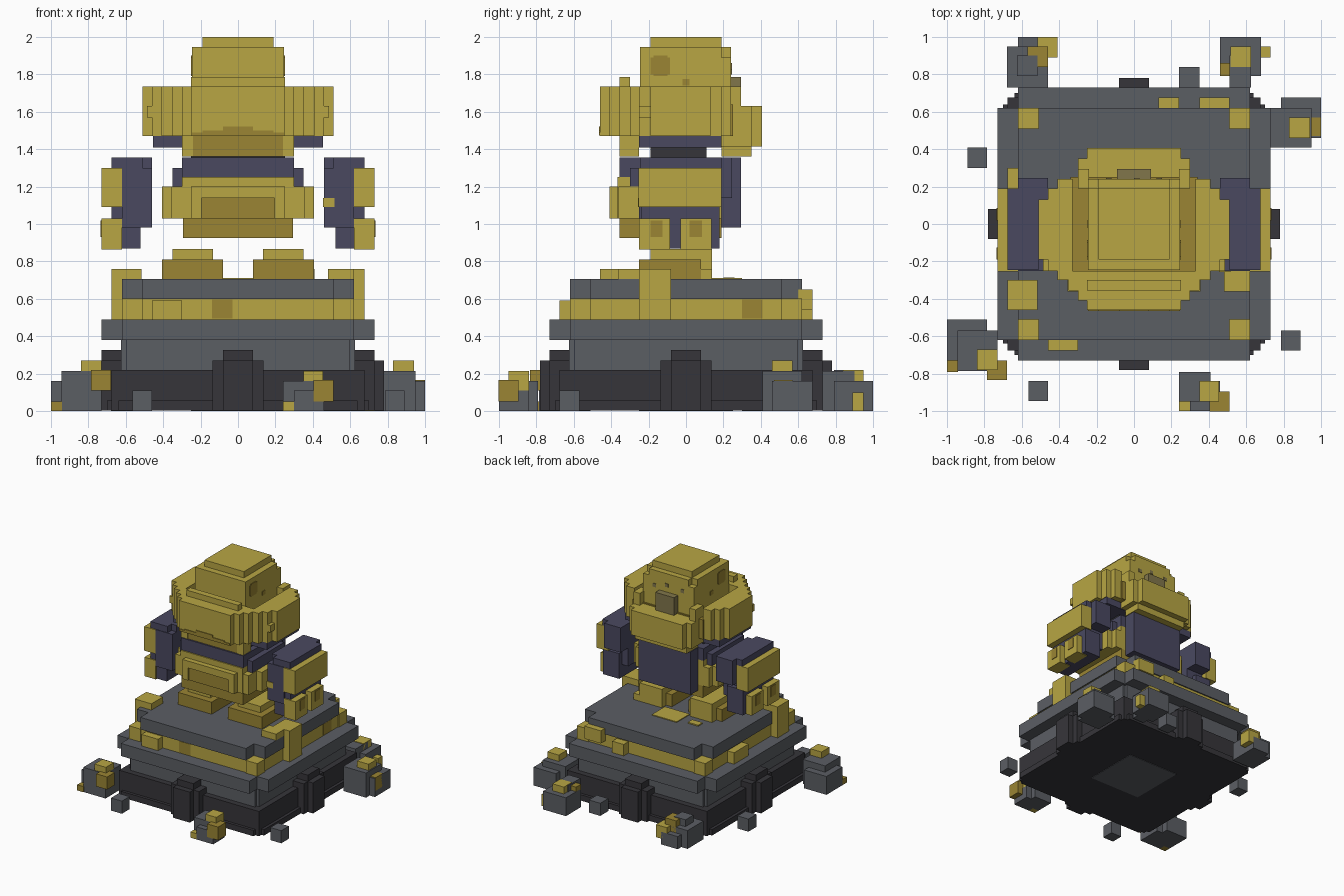
import bpy
import bmesh

# flat colours (linear)
COLOURS = {
    "gold": (0.48, 0.38, 0.057),
    "dark_gold": (0.325, 0.235, 0.033),
    "stone": (0.105, 0.112, 0.127),
    "charcoal": (0.037, 0.036, 0.042),
    "navy": (0.068, 0.066, 0.118),
    "tarnish": (0.22, 0.18, 0.07),
}
MATS = {}
for key, rgb in COLOURS.items():
    MATS[key] = bpy.data.materials.new(key)
    MATS[key].diffuse_color = (*rgb, 1)


def part(name, colour, *boxes, mirror=False):
    """One object from boxes (x0, x1, y0, y1, z0, z1), optionally mirrored in x."""
    bm = bmesh.new()
    for x0, x1, y0, y1, z0, z1 in boxes:
        for a, b in ((x0, x1), (-x1, -x0)) if mirror else ((x0, x1),):
            vs = bmesh.ops.create_cube(bm, size=1)["verts"]
            for v in vs:
                v.co = (b if v.co.x > 0 else a,
                        y1 if v.co.y > 0 else y0,
                        z1 if v.co.z > 0 else z0)
    me = bpy.data.meshes.new(name)
    bm.to_mesh(me)
    bm.free()
    me.materials.append(MATS[colour])
    ob = bpy.data.objects.new(name, me)
    bpy.context.collection.objects.link(ob)
    return ob


def cross(a, b, z0, z1):
    """Square slab with notched corners."""
    return (-a, a, -b, b, z0, z1), (-b, b, -a, a, z0, z1)


# plinth
part("base_slab", "charcoal", (-.675, .675, -.675, .675, .004, .22))
part("base_underplate", "stone", (-.25, .25, -.25, .25, 0, .01))
buttress = []
for w, d, h in ((.08, .73, .325), (.08, .78, .27), (.135, .73, .27)):
    buttress += [(-w, w, -d, d, .004, h), (-d, d, -w, w, .004, h)]
part("base_buttresses", "charcoal", *buttress)
part("base_footing", "charcoal", *cross(.70, .64, .004, .055))
part("lower_tier", "stone", *cross(.625, .60, .22, .38))
part("middle_tier", "stone", *cross(.73, .62, .38, .49))
part("gold_band", "gold", (-.61, .61, -.61, .61, .49, .60),
     (.51, .62, -.62, -.51, .49, .602), (-.62, -.51, -.62, -.51, .49, .602),
     (.51, .62, .51, .62, .49, .602), (-.62, -.51, .51, .62, .49, .602),
     (.13, .24, .60, .675, .49, .59), (.35, .51, .60, .675, .54, .65),
     (-.46, -.30, -.675, -.60, .49, .59), (-.675, -.60, .1, .3, .49, .59))
part("band_stains", "dark_gold", (-.14, -.03, -.615, -.60, .495, .595),
     (.60, .615, .3, .41, .495, .595))
part("top_tier", "stone", *cross(.62, .51, .60, .705))
part("gold_drips", "gold", (-.675, -.515, -.46, -.30, .49, .76),
     (.515, .675, -.25, -.08, .49, .76), (.48, .62, -.36, -.25, .70, .76),
     (.35, .41, .08, .14, .70, .76), (-.3, -.2, .2, .26, .70, .715),
     (-.12, .12, .12, .3, .70, .712))

# feet
part("feet", "dark_gold", (.08, .405, -.25, .08, .70, .81), mirror=True)
part("foot_tops", "gold", (.135, .35, -.19, .08, .81, .865),
     (.135, .35, .08, .14, .70, .865), mirror=True)

# lower torso
part("torso_bottom", "dark_gold", (-.295, .295, -.355, .19, .925, 1.03))
part("torso_shell", "gold", (-.355, .355, -.36, .19, 1.03, 1.20),
     (-.405, .405, -.25, .14, 1.03, 1.20), (-.30, .30, -.365, .19, 1.03, 1.25),
     (-.25, .25, -.41, -.36, 1.14, 1.20), (.195, .25, -.41, -.36, 1.03, 1.20),
     (-.25, -.195, -.41, -.36, 1.03, 1.20))
part("torso_front_panel", "dark_gold", (-.195, .195, -.40, -.36, 1.03, 1.14))
part("waist", "navy", (-.30, .30, -.355, .19, 1.25, 1.355),
     (-.35, .35, -.30, .14, 1.20, 1.30))
part("back_plate", "navy", (-.25, .25, .19, .295, .98, 1.355))
part("neck_core", "charcoal", (-.25, .25, -.19, .11, 1.355, 1.42))
part("shoulder_underside", "navy", (-.455, .455, -.25, .19, 1.41, 1.47))

# upper torso, a rounded ring of blocks around the head
part("chest_front", "gold", (-.25, .25, -.46, -.36, 1.47, 1.735),
     (-.30, .30, -.41, -.25, 1.47, 1.735), (-.35, .35, -.355, -.25, 1.47, 1.735),
     (-.25, .25, -.355, -.30, 1.735, 1.785),
     (.24, .30, -.355, -.25, 1.36, 1.47), (-.30, -.24, -.355, -.25, 1.36, 1.47))
part("chest_lower", "dark_gold", (-.24, .24, -.35, -.25, 1.36, 1.47))
part("chest_stain", "dark_gold", (-.245, .245, -.466, -.46, 1.472, 1.49),
     (-.08, .08, -.466, -.46, 1.49, 1.52), (-.19, -.08, -.466, -.46, 1.49, 1.50),
     (.08, .19, -.466, -.46, 1.49, 1.50))
part("shoulders", "gold", (.33, .41, -.30, .24, 1.47, 1.735),
     (.40, .46, -.25, .19, 1.47, 1.735), (.45, .51, -.19, .13, 1.47, 1.735),
     (.46, .487, -.25, -.19, 1.57, 1.63), mirror=True)
part("collar_floor", "dark_gold", (-.34, .34, -.26, .25, 1.47, 1.64))
part("chest_back", "gold", (-.25, .25, .19, .35, 1.36, 1.58),
     (-.25, .25, .30, .405, 1.415, 1.63), (-.30, .30, .19, .35, 1.415, 1.63),
     (.24, .30, .19, .295, 1.47, 1.735), (-.30, -.24, .19, .295, 1.47, 1.735))
part("back_recess", "dark_gold", (-.135, .135, .24, .345, 1.56, 1.60))

# head
part("head", "gold", (-.245, .245, -.245, .19, 1.47, 1.945),
     (-.19, .19, -.19, .24, 1.47, 1.945), (-.245, .245, -.245, .24, 1.47, 1.89),
     (-.19, .19, -.19, .19, 1.945, 2.0))
part("head_side_spots", "dark_gold", (.245, .25, -.19, -.085, 1.80, 1.89),
     (.245, .25, -.175, -.10, 1.79, 1.90), (.245, .25, -.02, .02, 1.74, 1.775),
     mirror=True)
part("head_back_vent", "tarnish", (-.09, .09, .24, .295, 1.63, 1.785))
part("head_back_spots", "tarnish", (-.15, -.12, .24, .245, 1.82, 1.85),
     (.0, .03, .24, .245, 1.83, 1.86), (.12, .15, .24, .245, 1.80, 1.83))

# arms
part("arms", "navy", (.46, .62, -.25, .14, .98, 1.30), (.52, .675, -.24, .18, .87, 1.09),
     (.46, .62, -.19, .245, 1.14, 1.355), (.51, .675, -.245, .19, 1.30, 1.355),
     mirror=True)
part("arm_plates", "gold", (.62, .73, -.255, .19, 1.09, 1.30),
     (.62, .73, -.25, -.085, .865, 1.03), (.62, .73, -.03, .135, .865, 1.03),
     mirror=True)
part("hand_spots", "dark_gold", (.73, .735, -.19, -.125, .93, 1.02),
     (.73, .735, .02, .085, .93, 1.02), mirror=True)
part("cuff_knob", "gold", (.455, .515, -.256, -.20, 1.09, 1.14))

# rubble around the plinth
part("rubble_stones", "stone",
     (-.68, -.46, .73, .95, 0, .16), (-.62, -.46, .79, 1.0, 0, .11),
     (-.625, -.515, .79, .90, .16, .22),
     (.46, .68, .79, 1.0, 0, .16), (.51, .625, .73, .90, 0, .215),
     (.73, .95, .41, .62, 0, .215), (.785, 1.0, .46, .675, 0, .16),
     (-1.0, -.785, -.73, -.51, 0, .16), (-.945, -.73, -.785, -.57, 0, .215),
     (.24, .41, -.95, -.79, 0, .16), (.30, .46, -1.0, -.84, 0, .11),
     (-.89, -.785, .30, .41, 0, .11), (.785, .89, -.675, -.57, 0, .11),
     (-.565, -.46, -.945, -.84, 0, .11), (.24, .35, .73, .84, 0, .11))
part("rubble_gold", "gold",
     (-.515, -.41, .89, 1.0, .05, .16), (.515, .625, .84, .95, .11, .22),
     (.67, .73, .89, .95, .0, .10), (.83, .94, .46, .57, .2, .27),
     (-.84, -.73, -.78, -.67, .2, .27), (.35, .455, -.95, -.84, .10, .215),
     (.24, .30, -1.0, -.94, 0, .05))
part("rubble_dark_gold", "dark_gold",
     (-.57, -.46, .84, .95, .10, .215), (.46, .53, .79, .86, .15, .2),
     (.89, 1.0, .47, .57, .05, .165), (-.785, -.68, -.835, -.73, .11, .22),
     (.405, .51, -1.003, -.895, .05, .165), (-1.0, -.94, -.79, -.73, 0, .05))
